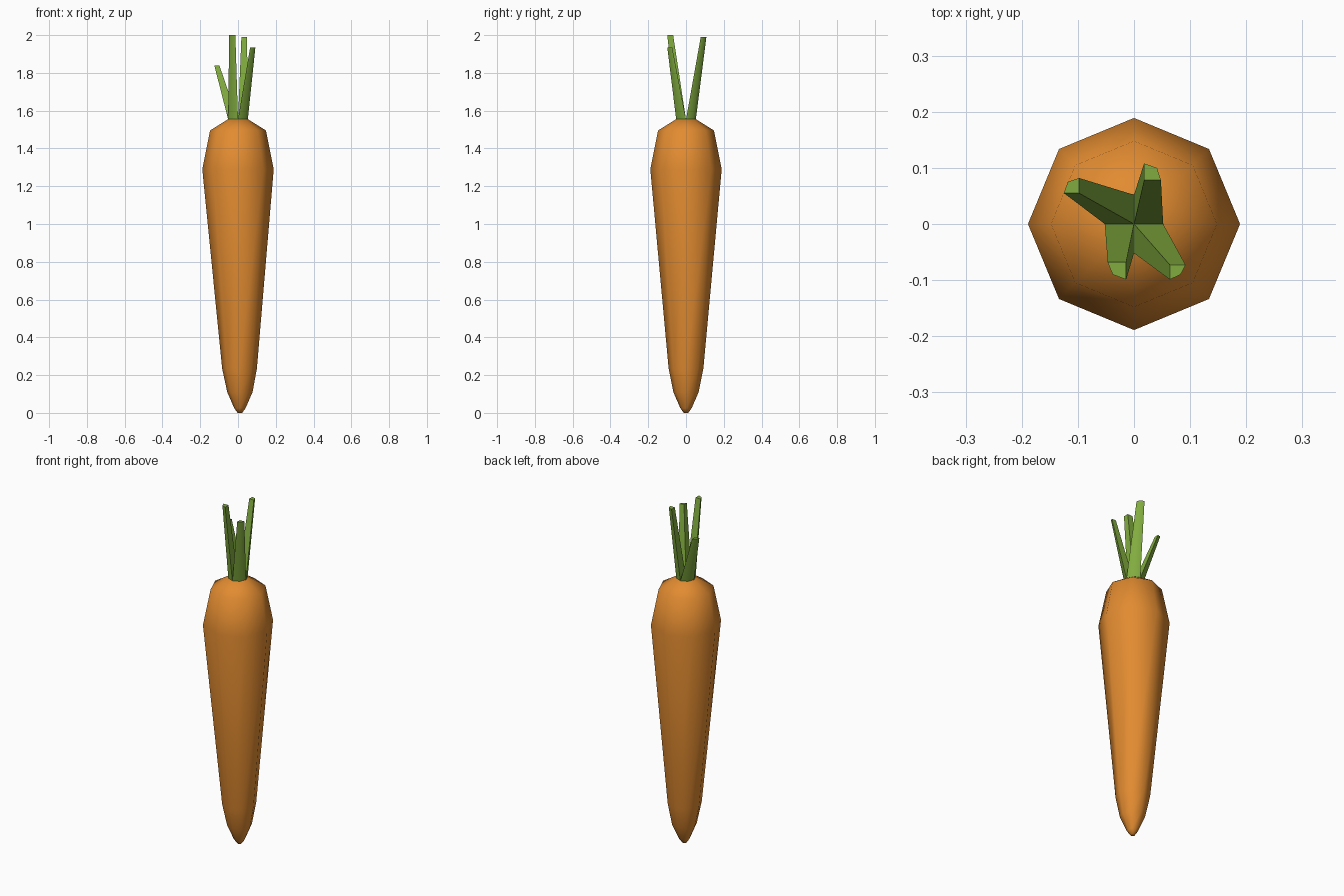
import bpy, math

if "Cube" in bpy.data.objects:
    bpy.data.objects.remove(bpy.data.objects["Cube"])


def material(name, rgb):
    m = bpy.data.materials.new(name)
    m.diffuse_color = (*rgb, 1)
    m.use_nodes = True
    m.node_tree.nodes["Principled BSDF"].inputs["Base Color"].default_value = m.diffuse_color
    return m


def add_mesh(name, verts, faces, mat, angle):
    me = bpy.data.meshes.new(name)
    me.from_pydata(verts, [], faces)
    me.materials.append(mat)
    ob = bpy.data.objects.new(name, me)
    bpy.context.collection.objects.link(ob)
    bpy.ops.object.select_all(action='DESELECT')
    ob.select_set(True)
    bpy.context.view_layer.objects.active = ob
    bpy.ops.object.shade_smooth_by_angle(angle=math.radians(angle))
    return ob


orange = material("carrot orange", (0.76, 0.26, 0.03))
green = material("stem green", (0.22, 0.41, 0.05))

# Root: eight-sided rings (height, radius, x shift)
N = 8
rings = [(0.0, 0.012, 0.01), (0.025, 0.03, 0.01), (0.11, 0.067, 0.01),
         (0.235, 0.092, 0.008), (1.29, 0.189, 0), (1.495, 0.148, 0), (1.555, 0.052, 0)]
verts = [(dx + r * math.cos(math.tau * i / N), r * math.sin(math.tau * i / N), z)
         for z, r, dx in rings for i in range(N)]
faces = [(k * N + i, k * N + (i + 1) % N, (k + 1) * N + (i + 1) % N, (k + 1) * N + i)
         for k in range(len(rings) - 1) for i in range(N)]
faces += [tuple(reversed(range(N))), tuple(range(len(verts) - N, len(verts)))]
add_mesh("carrot_root", verts, faces, orange, 60)

# Stems: each grows from one quarter of the crown octagon and leans outward
# (inner corner, then three outer corners counter-clockwise, and tip height)
stems = {
    "stem_back_right": (0, [(0.018, 0.078), (0.048, 0.078), (0.041, 0.100), (0.018, 0.108)], 1.99),
    "stem_back_left": (2, [(-0.098, 0.055), (-0.098, 0.082), (-0.118, 0.075), (-0.125, 0.055)], 1.838),
    "stem_front_left": (4, [(-0.014, -0.068), (-0.047, -0.068), (-0.038, -0.090), (-0.014, -0.099)], 2.0),
    "stem_front_right": (6, [(0.064, -0.073), (0.064, -0.099), (0.083, -0.090), (0.092, -0.073)], 1.935),
}
for name, (start, tip, z) in stems.items():
    base = [(0, 0)] + [(0.052 * math.cos(math.tau * (start + j) / N),
                        0.052 * math.sin(math.tau * (start + j) / N)) for j in range(3)]
    v = [(x, y, 1.553) for x, y in base] + [(x, y, z) for x, y in tip]
    f = [(i, (i + 1) % 4, 4 + (i + 1) % 4, 4 + i) for i in range(4)]
    add_mesh(name, v, f + [(3, 2, 1, 0), (4, 5, 6, 7)], green, 60)
